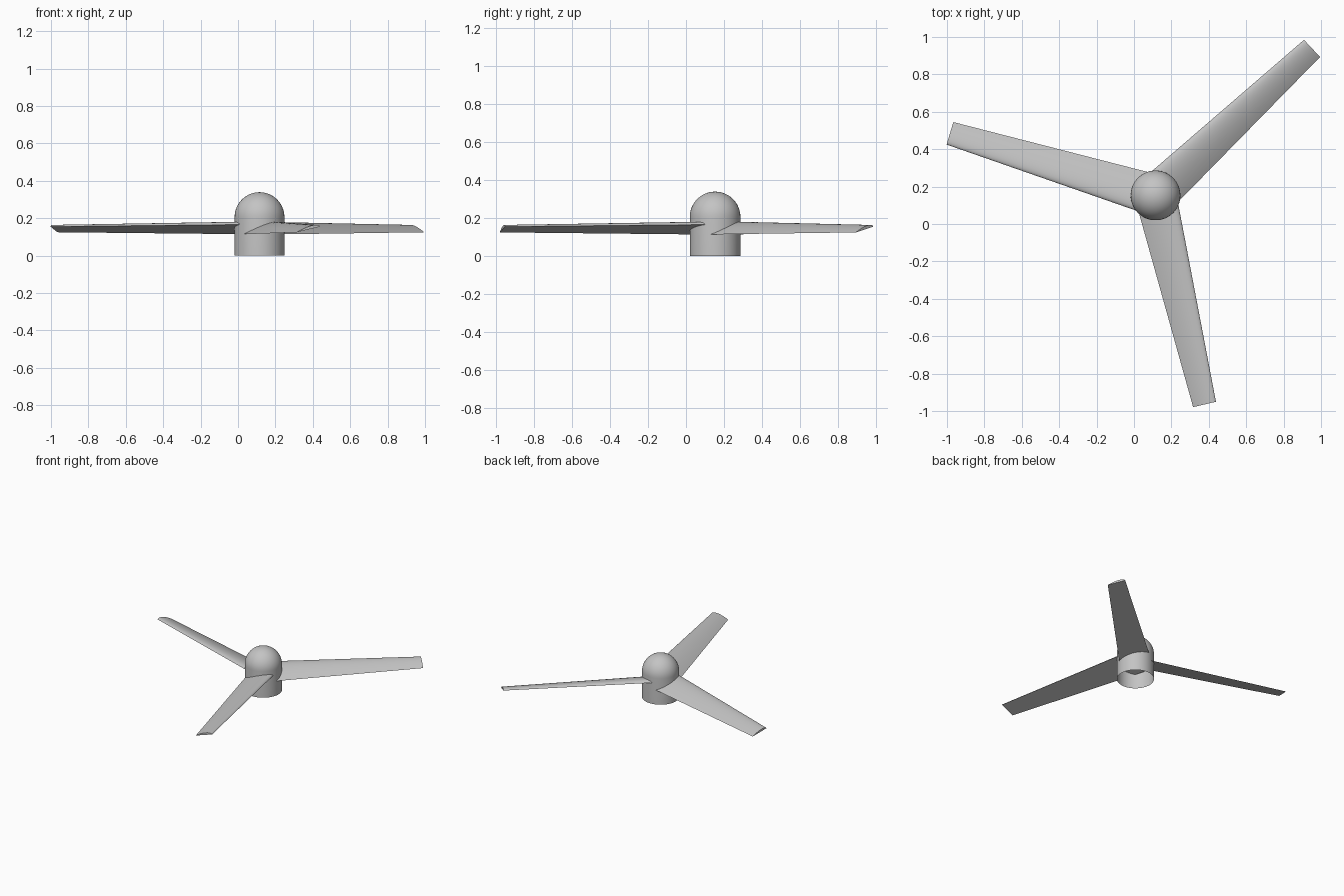
import bpy, bmesh
from math import sin, cos, pi, radians
from mathutils import Matrix, Vector

cube = bpy.data.objects.get("Cube")
if cube:
    bpy.data.objects.remove(cube)

HUB = Vector((0.115, 0.153, 0))
RADIUS = 0.133
WALL = 0.206       # height where the dome begins
BLADE_Z = 0.14
LENGTH = 1.148
ROOT, TIP = 0.114, 0.0645   # half chords
PITCH = radians(13.5)
THICK = 0.25       # thickness over half chord

grey = bpy.data.materials.new("light grey")
grey.use_nodes = True
colour = (0.55, 0.55, 0.55, 1)
grey.diffuse_color = colour
grey.node_tree.nodes["Principled BSDF"].inputs["Base Color"].default_value = colour


def finish(bm, name, sharp):
    bmesh.ops.recalc_face_normals(bm, faces=bm.faces)
    mesh = bpy.data.meshes.new(name)
    bm.to_mesh(mesh)
    bm.free()
    mesh.materials.append(grey)
    obj = bpy.data.objects.new(name, mesh)
    bpy.context.collection.objects.link(obj)
    bpy.ops.object.select_all(action='DESELECT')
    obj.select_set(True)
    bpy.context.view_layer.objects.active = obj
    bpy.ops.object.shade_smooth_by_angle(angle=radians(sharp))
    return obj


# Hub: open-bottomed shell with a domed nose, spun from a profile
bm = bmesh.new()
profile = [Vector((RADIUS, 0, 0))]
for i in range(17):
    a = pi / 2 * i / 16
    profile.append(Vector((RADIUS * cos(a), 0, WALL + RADIUS * sin(a))))
verts = [bm.verts.new(p) for p in profile]
edges = [bm.edges.new(pair) for pair in zip(verts, verts[1:])]
bmesh.ops.spin(bm, geom=verts + edges, cent=(0, 0, 0), axis=(0, 0, 1),
               angle=2 * pi, steps=64)
bmesh.ops.remove_doubles(bm, verts=bm.verts, dist=1e-4)
hub = finish(bm, "hub", 40)
hub.location = HUB


# Blade section: flat underside, arched top, thickest near the leading edge
def section(r, half, n=20):
    points = []
    for i in range(n + 1):
        t = (1 - cos(pi * i / n)) / 2          # 0 at the leading edge
        arch = 2.6 * t ** 0.5 * (1 - t) * THICK * half
        points.append((half * (1 - 2 * t), arch))
    points.append((0, 0))                      # underside midpoint
    tilt = Matrix.Rotation(PITCH, 4, 'X')
    return [tilt @ Vector((0, y, z)) + Vector((r, 0, 0)) for y, z in points]


# Three tapered, pitched blades
for k in range(3):
    bm = bmesh.new()
    root = [bm.verts.new(p) for p in section(0, ROOT)]
    tip = [bm.verts.new(p) for p in section(LENGTH, TIP)]
    n = len(root)
    for i in range(n):
        j = (i + 1) % n
        bm.faces.new((root[i], root[j], tip[j], tip[i]))
    bm.faces.new(root)
    bm.faces.new(tip)
    blade = finish(bm, "blade_%d" % (k + 1), 35)
    blade.location = HUB + Vector((0, 0, BLADE_Z))
    blade.rotation_euler.z = radians(43.2 + 120 * k)
